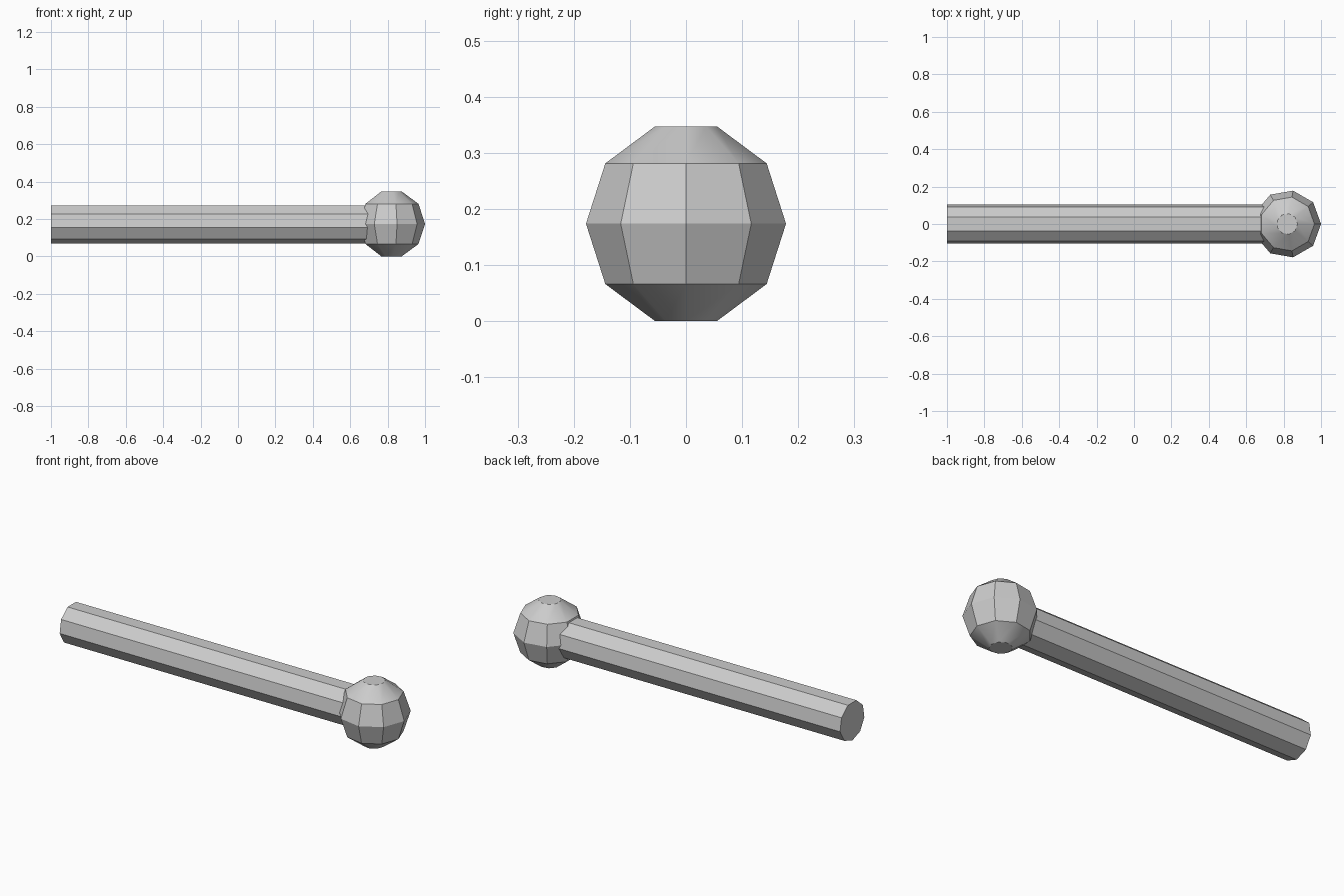
import bpy, bmesh, math

cube = bpy.data.objects.get("Cube")
if cube:
    bpy.data.objects.remove(cube, do_unlink=True)

SIDES = 9
MID_Z = 0.1735

grey = bpy.data.materials.new("plain grey")
grey.use_nodes = True
colour = (0.6, 0.6, 0.6, 1)
grey.diffuse_color = colour
grey.node_tree.nodes["Principled BSDF"].inputs["Base Color"].default_value = colour


def stack(name, rings, start, place, location):
    """Join a stack of (radius, height) polygon rings, capped at both ends."""
    bm = bmesh.new()
    loops = []
    for radius, height in rings:
        angles = [start + math.tau * i / SIDES for i in range(SIDES)]
        loops.append([bm.verts.new(place(radius * math.cos(a), radius * math.sin(a), height))
                      for a in angles])
    for low, high in zip(loops, loops[1:]):
        for i in range(SIDES):
            j = (i + 1) % SIDES
            bm.faces.new((low[i], low[j], high[j], high[i]))
    bm.faces.new(loops[0][::-1])
    bm.faces.new(loops[-1])
    bmesh.ops.recalc_face_normals(bm, faces=bm.faces[:])
    mesh = bpy.data.meshes.new(name)
    bm.to_mesh(mesh)
    bm.free()
    mesh.materials.append(grey)
    obj = bpy.data.objects.new(name, mesh)
    obj.location = location
    bpy.context.collection.objects.link(obj)
    bpy.ops.object.select_all(action="DESELECT")
    obj.select_set(True)
    bpy.context.view_layer.objects.active = obj
    bpy.ops.object.shade_smooth_by_angle(angle=math.radians(30))
    return obj


# Faceted ball with flat top and bottom
half = [(0.181, 0), (0.146, 0.1075), (0.056, MID_Z)]
profile = [(r, -z) for r, z in half[:0:-1]] + half
stack("ball_end", profile, 0, lambda u, v, h: (u, v, h), (0.819, 0, MID_Z))

# Straight nine-sided rod along x, one corner pointing down
stack("rod", [(0.106, -1), (0.106, 0.76)], -math.pi / 2,
      lambda u, v, h: (h, u, v), (0, 0, MID_Z))
